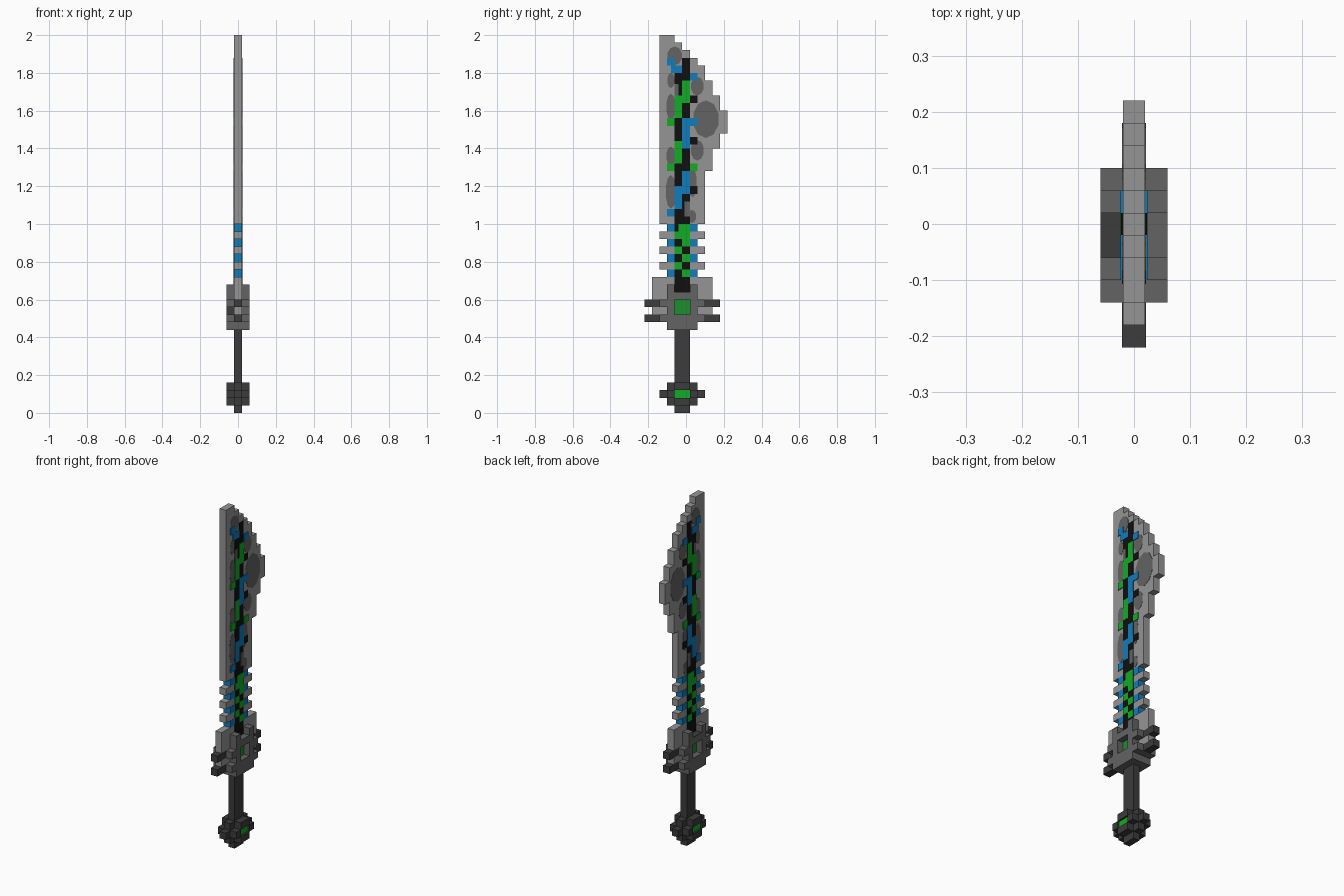
import bpy, bmesh, math

if "Cube" in bpy.data.objects:
    bpy.data.objects.remove(bpy.data.objects["Cube"], do_unlink=True)

U = 0.04                      # one block


def material(name, r, g, b):
    m = bpy.data.materials.new(name)
    m.use_nodes = True
    m.diffuse_color = (r, g, b, 1)
    bsdf = m.node_tree.nodes["Principled BSDF"]
    bsdf.inputs["Base Color"].default_value = (r, g, b, 1)
    bsdf.inputs["Roughness"].default_value = 0.8
    return m


STEEL = material("light steel", 0.30, 0.30, 0.30)
GREY = material("mid grey", 0.125, 0.125, 0.125)
DARK = material("dark grey", 0.045, 0.045, 0.045)
BLACK = material("black", 0.005, 0.005, 0.005)
BLUE = material("blue", 0.005, 0.20, 0.50)
GREEN = material("green", 0.006, 0.41, 0.02)
GEM = material("gem green", 0.013, 0.27, 0.03)


def col(c):
    """Block column to y."""
    return -0.22 + c * U


def slab(bm, outline, x0, x1):
    """Extrude a (y, z) outline from x0 to x1."""
    face = bm.faces.new([bm.verts.new((x0, y, z)) for y, z in outline])
    ext = bmesh.ops.extrude_face_region(bm, geom=[face])
    verts = [v for v in ext["geom"] if isinstance(v, bmesh.types.BMVert)]
    bmesh.ops.translate(bm, verts=verts, vec=(x1 - x0, 0, 0))


def finish(name, bm, mat):
    bmesh.ops.recalc_face_normals(bm, faces=bm.faces)
    me = bpy.data.meshes.new(name)
    bm.to_mesh(me)
    bm.free()
    me.materials.append(mat)
    ob = bpy.data.objects.new(name, me)
    bpy.context.collection.objects.link(ob)
    return ob


def stepped(name, spans, half, mat):
    """Stack of block rows (row0, row1, col0, col1) as one stepped outline."""
    right, left = [], []
    for k0, k1, c0, c1 in spans:
        right += [(col(c1), k0 * U), (col(c1), k1 * U)]
        left += [(col(c0), k0 * U), (col(c0), k1 * U)]
    pts = []
    for p in right + left[::-1]:
        if not pts or math.dist(p, pts[-1]) > 1e-6:
            pts.append(p)
    bm = bmesh.new()
    slab(bm, pts, -half, half)
    return finish(name, bm, mat)


def blocks(name, cells, half, mat, grow=0.0):
    """Separate blocks (row0, row1, col0, col1) through the whole thickness."""
    bm = bmesh.new()
    for k0, k1, c0, c1 in cells:
        a, b, lo, hi = col(c0) - grow, col(c1) + grow, k0 * U, k1 * U
        slab(bm, [(a, lo), (b, lo), (b, hi), (a, hi)], -half, half)
    return finish(name, bm, mat)


# Blade: shoulders, notched neck, then the broad cleaver shape
blade = [(13, 18, 1, 9)]
for k in range(18, 25):
    blade.append((k, k + 1, 2, 8) if k % 2 else (k, k + 1, 3, 7))
blade += [(25, 32, 2, 8), (32, 35, 2, 9), (35, 37, 2, 10), (37, 40, 2, 11),
          (40, 42, 2, 10), (42, 44, 2, 9), (44, 46, 2, 8), (46, 47, 2, 7),
          (47, 48, 2, 6), (48, 49, 2, 5), (49, 50, 2, 4)]
stepped("blade", blade, 0.02, STEEL)

# Blue bands between the neck teeth
blocks("neck_bands", [(k, k + 1, 3, 7) for k in (18, 20, 22, 24)], 0.0212, BLUE, 0.001)

# Grey worn patches on the blade: (y, z, radius y, radius z)
bm = bmesh.new()
for y, z, ry, rz in [(-0.06, 1.89, 0.04, 0.05), (0.06, 1.73, 0.035, 0.05),
                     (0.105, 1.555, 0.07, 0.10), (0.06, 1.39, 0.035, 0.055),
                     (-0.08, 1.62, 0.025, 0.07), (-0.08, 1.36, 0.025, 0.05),
                     (-0.08, 1.17, 0.028, 0.09), (0.03, 1.04, 0.025, 0.035),
                     (0.035, 1.22, 0.022, 0.08), (-0.08, 1.76, 0.02, 0.04)]:
    ring = [math.tau * (i + 0.5) / 10 for i in range(10)]
    slab(bm, [(y + ry * math.cos(a), z + rz * math.sin(a)) for a in ring], -0.0215, 0.0215)
finish("worn_patches", bm, GREY)

# Black core stripe with side nicks
blocks("core_stripe", [(16, 45, 4, 6), (45, 47, 5, 6), (41, 42, 6, 7),
                       (35.5, 36.5, 6, 7), (29, 30, 6, 7)], 0.023, BLACK)
# Steel gap where the stripe narrows
blocks("stripe_gaps", [(26, 28, 5.3, 6), (42, 43.5, 4, 4.5)], 0.0235, GREY)

# Glowing veins on the stripe
blocks("blue_veins", [(46, 47, 3, 4), (45, 46, 3.5, 5), (44, 45, 6, 7),
                      (38, 39, 5, 7), (35, 38, 5, 6), (29, 32, 5, 6),
                      (27, 30, 4, 5), (26, 27, 3, 4)], 0.0245, BLUE)
blocks("green_veins", [(41, 44, 5, 6), (39, 42, 4, 5), (38, 39, 3, 4),
                       (33, 36, 4, 5), (32, 33, 3, 4), (32, 33, 6, 7),
                       (24, 25, 4.5, 6), (23, 24, 4, 6), (22, 23, 5, 6),
                       (21, 22, 4, 5), (20, 21, 5, 6), (19, 20, 4, 5),
                       (18, 19, 5, 6)], 0.0245, GREEN)

# Guard: frame around a recessed gem
stepped("guard_base", [(11, 12, 3, 7), (12, 13, 2, 8)], 0.06, GREY)
stepped("guard_side_front", [(13, 14, 3, 4), (14, 15, 2, 4)], 0.06, GREY)
stepped("guard_side_back", [(13, 14, 6, 7), (14, 15, 6, 8)], 0.06, GREY)
stepped("guard_top", [(15, 16, 3, 7)], 0.06, GREY)
blocks("guard_prongs", [(16, 17, 3, 4), (16, 17, 6, 7)], 0.06, GREY)
blocks("guard_gem", [(13, 15, 4, 6)], 0.025, GEM)
blocks("guard_spikes", [(k, k + 1, a, b) for k in (12, 14)
                        for a, b in ((0, 2), (8, 10))], 0.0212, DARK)

# Dark inlays on one side of the guard
bm = bmesh.new()
slab(bm, [(-0.06, 0.64), (0.02, 0.64), (0.02, 0.642), (-0.06, 0.642)], -0.06, -0.02)
slab(bm, [(-0.102, 0.52), (-0.10, 0.52), (-0.10, 0.56), (-0.102, 0.56)], -0.06, -0.02)
finish("guard_inlays", bm, DARK)

# Grip and pommel
stepped("grip", [(4, 11, 4, 6)], 0.02, DARK)
stepped("pommel_core", [(0, 1, 4, 6), (1, 2, 3, 7), (2, 3, 2, 8), (3, 4, 3, 7)], 0.02, DARK)
blocks("pommel_studs", [(3, 4, 4, 6), (1, 2, 4, 6), (2, 3, 3, 4), (2, 3, 6, 7)], 0.06, DARK)
blocks("pommel_gem", [(2, 3, 4, 6)], 0.05, GREEN)
